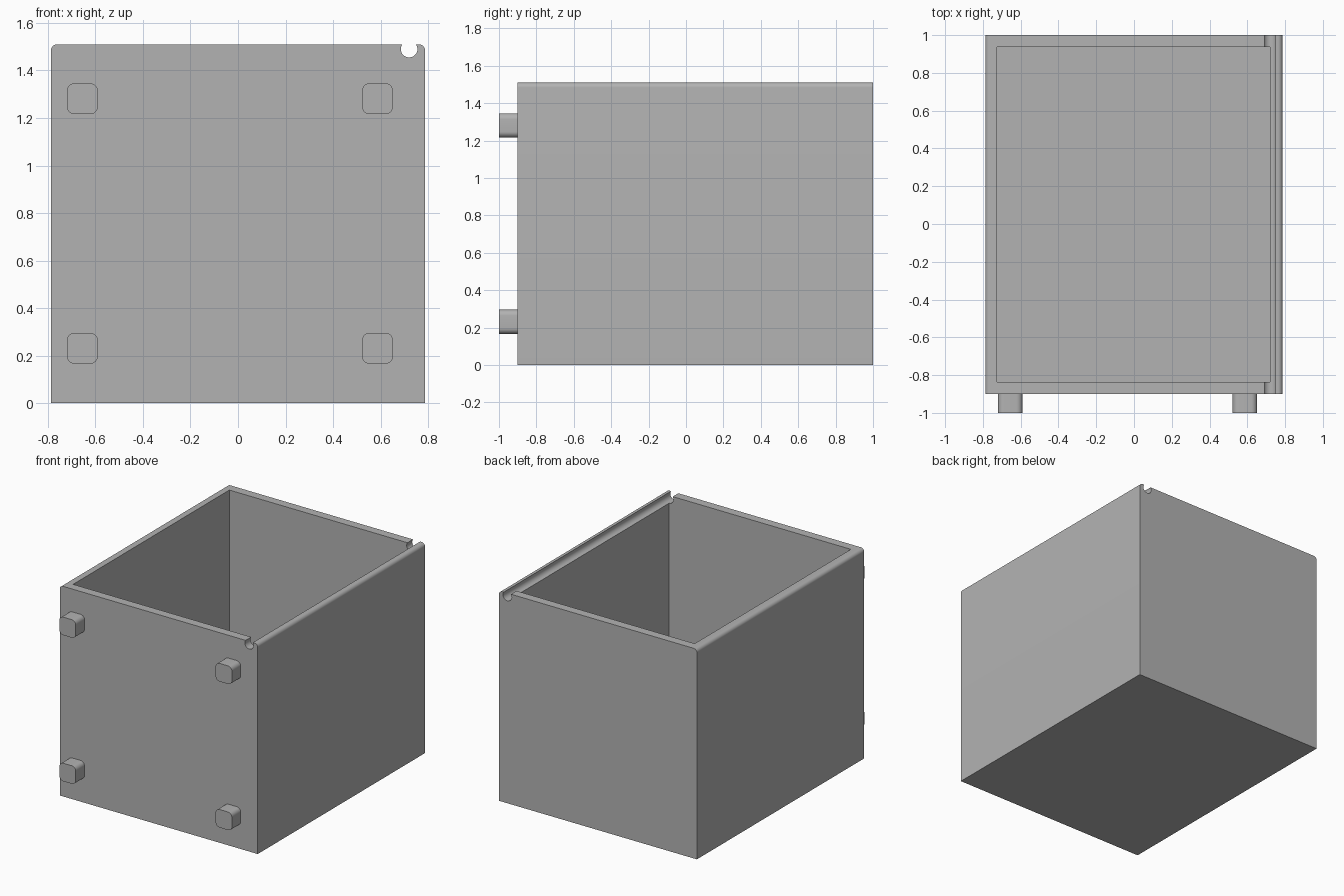
import bpy
import bmesh
import math

cube = bpy.data.objects.get("Cube")
if cube:
    bpy.data.objects.remove(cube, do_unlink=True)

grey = bpy.data.materials.new("plain grey")
grey.use_nodes = True
COLOUR = (0.45, 0.45, 0.45, 1)
grey.diffuse_color = COLOUR
grey.node_tree.nodes["Principled BSDF"].inputs["Base Color"].default_value = COLOUR


def arc(cx, cz, r, start, end, steps):
    """Points of an arc in the x-z plane, angles in degrees."""
    angles = [math.radians(start + (end - start) * i / steps) for i in range(steps + 1)]
    return [(cx + r * math.cos(a), cz + r * math.sin(a)) for a in angles]


def rounded(x0, x1, z0, z1, r, steps=8):
    """Rounded rectangle outline."""
    return (arc(x1 - r, z1 - r, r, 0, 90, steps) + arc(x0 + r, z1 - r, r, 90, 180, steps)
            + arc(x0 + r, z0 + r, r, 180, 270, steps) + arc(x1 - r, z0 + r, r, 270, 360, steps))


def extrude(name, outline, y0, y1):
    """Solid made by sweeping an x-z outline along y."""
    bm = bmesh.new()
    face = bm.faces.new([bm.verts.new((x, y0, z)) for x, z in outline])
    swept = bmesh.ops.extrude_face_region(bm, geom=[face])["geom"]
    verts = [v for v in swept if isinstance(v, bmesh.types.BMVert)]
    bmesh.ops.translate(bm, verts=verts, vec=(0, y1 - y0, 0))
    bmesh.ops.recalc_face_normals(bm, faces=bm.faces)
    mesh = bpy.data.meshes.new(name)
    bm.to_mesh(mesh)
    bm.free()
    mesh.materials.append(grey)
    obj = bpy.data.objects.new(name, mesh)
    bpy.context.collection.objects.link(obj)
    return obj


def smooth(obj):
    bpy.ops.object.select_all(action="DESELECT")
    obj.select_set(True)
    bpy.context.view_layer.objects.active = obj
    bpy.ops.object.shade_smooth_by_angle(angle=math.radians(30))


# Open box: square at the bottom, rounded along both top side edges
HALF, TOP, FRONT, BACK, R = 0.787, 1.51, -0.9, 1.0, 0.026
body_outline = ([(-HALF, 0), (HALF, 0)] + arc(HALF - R, TOP - R, R, 0, 90, 8)
                + arc(R - HALF, TOP - R, R, 90, 180, 8))
body = extrude("box_body", body_outline, FRONT, BACK)

# Cavity and the round groove along the left rim
cavity = extrude("cavity_cutter", [(-0.725, 0.063), (0.72, 0.063), (0.72, 1.7), (-0.725, 1.7)],
                 -0.837, 0.937)
groove = extrude("groove_cutter", arc(0.72, 1.49, 0.035, 0, 360, 32)[:-1], -1.1, 1.1)
for cutter in (cavity, groove):
    mod = body.modifiers.new(cutter.name, "BOOLEAN")
    mod.operation = "DIFFERENCE"
    mod.solver = "EXACT"
    mod.object = cutter
    bpy.context.view_layer.objects.active = body
    bpy.ops.object.modifier_apply(modifier=mod.name)
    bpy.data.objects.remove(cutter, do_unlink=True)
smooth(body)

# Four rounded feet on the front panel
for side, x in (("right", -0.655), ("left", 0.587)):
    for level, z in (("lower", 0.231), ("upper", 1.281)):
        foot = extrude(f"{level}_{side}_foot",
                       rounded(x - 0.065, x + 0.065, z - 0.065, z + 0.065, 0.032), -1.0, FRONT)
        smooth(foot)
